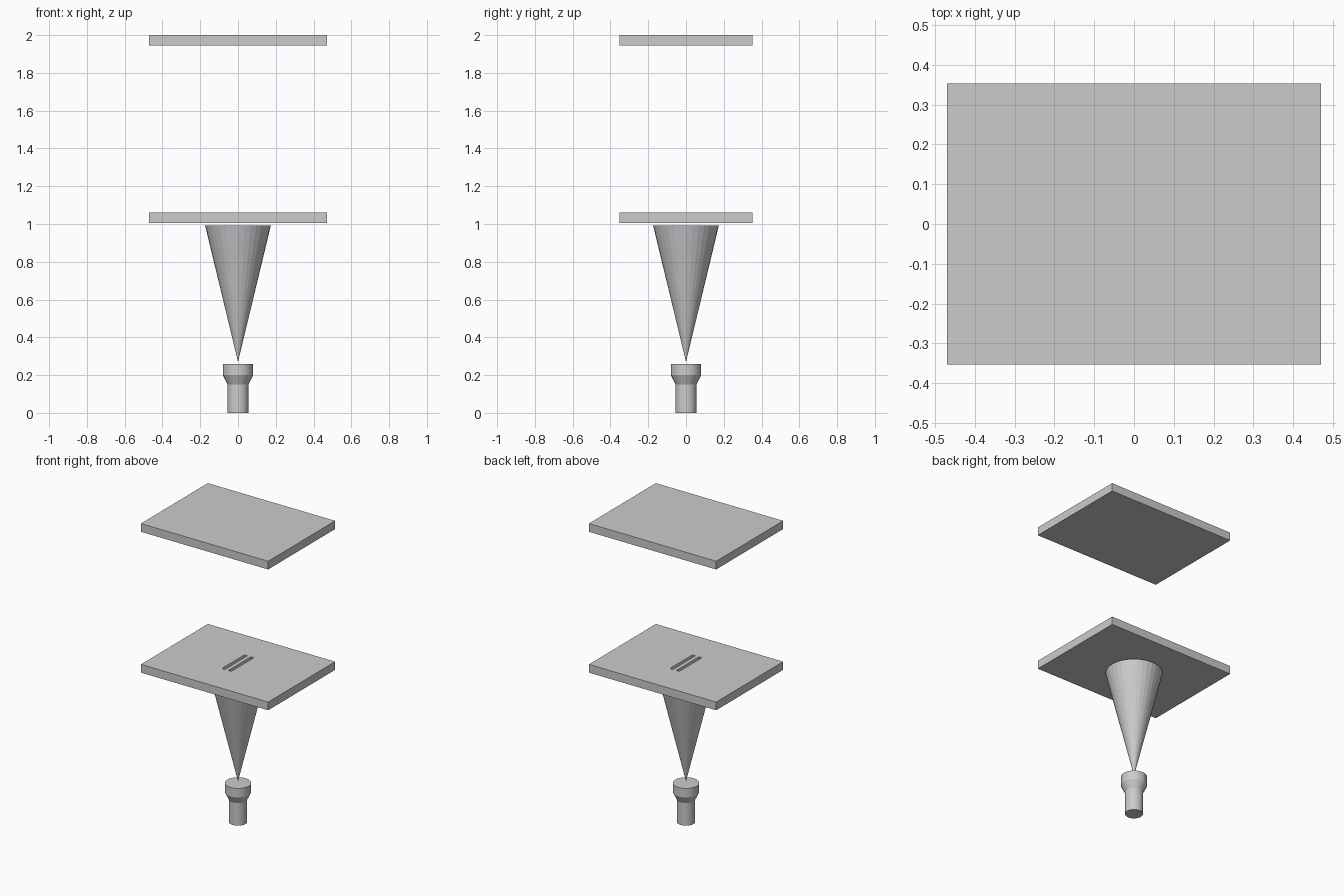
import bpy, bmesh, math

if "Cube" in bpy.data.objects:
    bpy.data.objects.remove(bpy.data.objects["Cube"])

SIDES = 32
HALF_X, HALF_Y, THICK = 0.47, 0.353, 0.055


def finish(name, bm):
    bmesh.ops.recalc_face_normals(bm, faces=bm.faces)
    me = bpy.data.meshes.new(name)
    bm.to_mesh(me)
    bm.free()
    ob = bpy.data.objects.new(name, me)
    bpy.context.collection.objects.link(ob)
    return ob


def box(name, size, loc):
    bm = bmesh.new()
    bmesh.ops.create_cube(bm, size=1)
    bmesh.ops.scale(bm, vec=size, verts=bm.verts)
    bmesh.ops.translate(bm, vec=loc, verts=bm.verts)
    return finish(name, bm)


def lathe(name, profile):
    """Closed faceted solid from (radius, z) rings; radius 0 makes a point."""
    bm = bmesh.new()
    rings = []
    for r, z in profile:
        n = SIDES if r > 0 else 1
        rings.append([bm.verts.new((r * math.sin(2 * math.pi * i / SIDES),
                                    r * math.cos(2 * math.pi * i / SIDES), z))
                      for i in range(n)])
    for a, b in zip(rings, rings[1:]):
        for i in range(SIDES):
            j = (i + 1) % SIDES
            if len(a) == 1:
                bm.faces.new((a[0], b[j], b[i]))
            else:
                bm.faces.new((a[i], a[j], b[j], b[i]))
    for ring in (rings[0], rings[-1]):
        if len(ring) > 1:
            bm.faces.new(ring)
    return finish(name, bm)


# Torch: narrow handle, flared collar and wide head
lathe("torch", [(0.055, 0), (0.055, 0.15), (0.08, 0.20), (0.08, 0.26)])

# Light beam spreading from the torch
lathe("light_beam", [(0, 0.27), (0.174, 0.992)])

# Viewing screen at the top
plate = (2 * HALF_X, 2 * HALF_Y, THICK)
box("screen", plate, (0, 0, 2 - THICK / 2))

# Barrier plate with two slits cut through it
barrier = box("slit_plate", plate, (0, 0, 1.005 + THICK / 2))
for side in (-1, 1):
    cutter = box("slit_cutter", (0.022, 0.24, 0.2), (side * 0.024, 0, 1.03))
    cutter.hide_render = True
    cutter.hide_set(True)
    mod = barrier.modifiers.new("slit", 'BOOLEAN')
    mod.operation = 'DIFFERENCE'
    mod.solver = 'EXACT'
    mod.object = cutter
